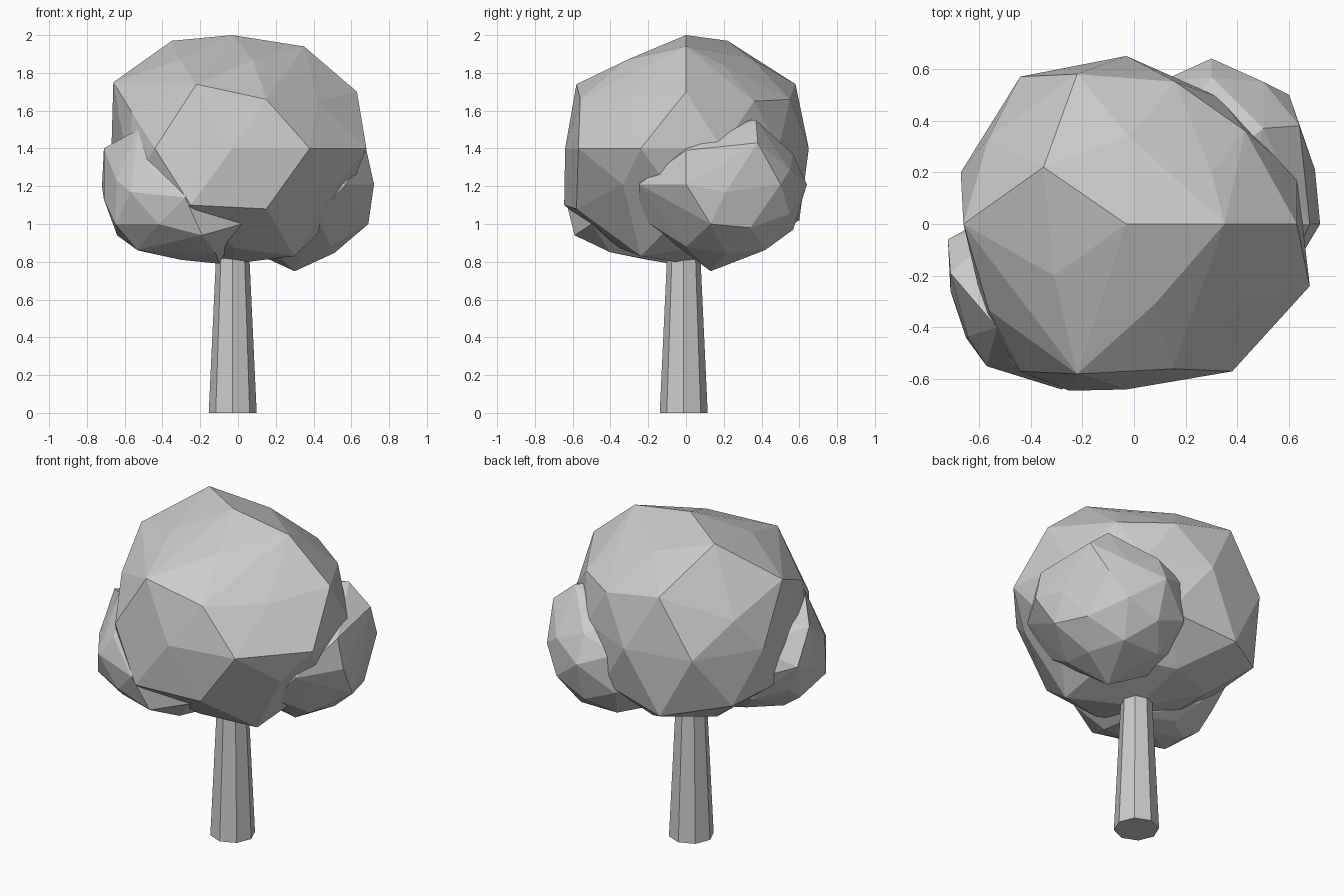
import bpy, bmesh
from mathutils import Vector

if "Cube" in bpy.data.objects:
    bpy.data.objects.remove(bpy.data.objects["Cube"])

A, B = 0.526, 0.851


def ball_points(swap):
    """42 directions of a once-subdivided icosahedron."""
    base = []
    for s in (-1, 1):
        for t in (-1, 1):
            base += [Vector((0, s * A, t * B)), Vector((t * B, 0, s * A)), Vector((s * A, t * B, 0))]
    if swap:
        base = [Vector((p.y, p.x, p.z)) for p in base]
    mids = [(p + q).normalized() for i, p in enumerate(base) for q in base[i + 1:]
            if (p - q).length < 1.2]
    return base + mids


def lump(name, centre, radii, pulls, swap=False):
    """Faceted foliage lump: ball points, with some pulled to a new place."""
    c = Vector(centre)
    pts = [c + Vector([d[i] * radii[i] for i in range(3)]) for d in ball_points(swap)]
    free = list(range(len(pts)))
    for target in map(Vector, pulls):
        k = min(free, key=lambda i: (pts[i] - target).length)
        pts[k] = target
        free.remove(k)
    bm = bmesh.new()
    for p in pts:
        bm.verts.new(p)
    bmesh.ops.convex_hull(bm, input=bm.verts)
    bmesh.ops.delete(bm, geom=[v for v in bm.verts if not v.link_faces], context='VERTS')
    bmesh.ops.recalc_face_normals(bm, faces=bm.faces)
    me = bpy.data.meshes.new(name)
    bm.to_mesh(me)
    bm.free()
    ob = bpy.data.objects.new(name, me)
    bpy.context.collection.objects.link(ob)
    return ob


# main crown
crown = lump("crown", (-0.02, 0, 1.4), (0.67, 0.665, 0.62), [
    (-0.03, 0, 2.0), (-0.35, 0.22, 1.97), (-0.31, -0.2, 1.87), (0.35, 0, 1.94),
    (-0.02, 0.34, 1.88), (0.08, -0.31, 1.87), (0.3, 0.2, 1.84),
    (-0.22, 0.58, 1.74), (-0.22, -0.58, 1.74), (-0.66, 0, 1.75), (0.63, 0, 1.7),
    (0.15, -0.56, 1.66), (0.16, 0.55, 1.66), (0.42, -0.31, 1.65), (0.43, 0.36, 1.65),
    (-0.03, 0.65, 1.4), (-0.03, -0.64, 1.4), (0.68, -0.24, 1.4), (-0.67, 0.2, 1.4),
    (0.38, -0.57, 1.4), (-0.44, -0.57, 1.4), (-0.44, 0.57, 1.4), (0.33, 0.49, 1.4),
    (-0.25, -0.645, 1.1), (0.15, -0.58, 1.08), (-0.57, 0.36, 1.08), (-0.24, 0.6, 1.02),
    (-0.57, -0.38, 1.22), (0.63, 0.19, 1.4), (0.3, -0.24, 0.83), (-0.03, 0, 0.79)])

# lower side lumps
left = lump("left_foliage", (-0.36, -0.26, 1.13), (0.35, 0.35, 0.33), [
    (-0.53, -0.4, 1.5), (-0.71, -0.19, 1.4), (-0.72, -0.06, 1.2), (-0.65, -0.44, 1.0),
    (-0.57, -0.55, 1.17), (-0.28, -0.64, 1.14), (-0.19, -0.59, 0.94), (-0.42, -0.57, 1.0),
    (-0.1, -0.08, 0.79), (-0.3, -0.2, 0.81), (-0.12, -0.4, 0.85), (0.02, -0.5, 1.0),
    (-0.64, -0.2, 0.94), (-0.53, -0.2, 0.86), (-0.3, -0.4, 0.85)])
right = lump("right_foliage", (0.3, 0.21, 1.17), (0.4, 0.42, 0.38), [
    (0.72, 0, 1.21), (0.6, 0.5, 1.21), (0.3, 0.64, 1.21), (0.64, 0.38, 1.43),
    (0.5, 0.37, 1.55), (0.69, 0.13, 1.0), (0.3, 0.13, 0.75), (0.57, -0.25, 1.21),
    (0.42, -0.25, 1.04), (0.68, 0.0, 1.39), (0.49, 0.0, 0.88)], swap=True)

# join the foliage into one skin
bpy.context.view_layer.objects.active = crown
for part in (left, right):
    m = crown.modifiers.new("join", 'BOOLEAN')
    m.operation, m.solver, m.object = 'UNION', 'EXACT', part
    bpy.ops.object.modifier_apply(modifier=m.name)
    bpy.data.objects.remove(part)

# trunk
bpy.ops.mesh.primitive_cone_add(vertices=8, radius1=0.127, radius2=0.085, depth=0.9,
                                location=(-0.028, -0.012, 0.45))
bpy.context.object.name = "trunk"
